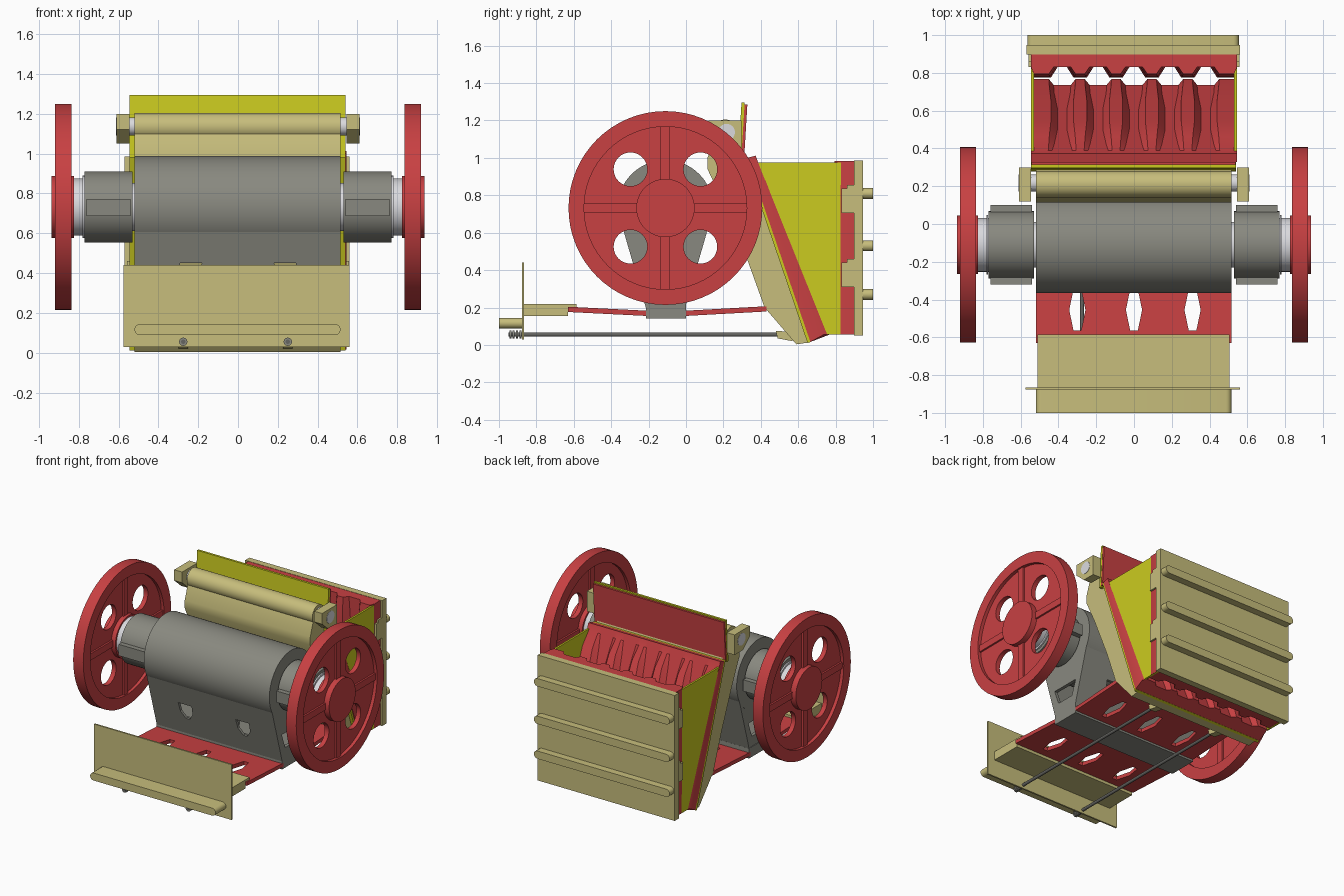
import bpy, bmesh, math
from mathutils import Matrix

if "Cube" in bpy.data.objects:
    bpy.data.objects.remove(bpy.data.objects["Cube"])


def material(name, rgb):
    m = bpy.data.materials.new(name)
    m.diffuse_color = (*rgb, 1)
    m.use_nodes = True
    m.node_tree.nodes["Principled BSDF"].inputs["Base Color"].default_value = m.diffuse_color
    return m


RED = material("red", (0.58, 0.052, 0.055))
YELLOW = material("yellow", (0.60, 0.60, 0.014))
TAN = material("tan", (0.57, 0.51, 0.20))
GRAY = material("gray", (0.25, 0.25, 0.215))
DARK = material("dark_steel", (0.13, 0.13, 0.12))
STEEL = material("light_steel", (0.70, 0.70, 0.73))

# plane axes (u, v, normal) for sheets extruded along x, y or z
FRAMES = {
    "x": ((0, 1, 0), (0, 0, 1), (1, 0, 0)),
    "y": ((1, 0, 0), (0, 0, 1), (0, -1, 0)),
    "z": ((1, 0, 0), (0, 1, 0), (0, 0, 1)),
}


def finish(name, bm, mat):
    bmesh.ops.remove_doubles(bm, verts=bm.verts, dist=1e-5)
    bmesh.ops.recalc_face_normals(bm, faces=bm.faces)
    me = bpy.data.meshes.new(name)
    bm.to_mesh(me)
    bm.free()
    me.materials.append(mat)
    ob = bpy.data.objects.new(name, me)
    bpy.context.collection.objects.link(ob)
    return ob


def sheet(name, axis, loops, lo, hi, mat, shear=None):
    """Extrude an outline with optional holes; shear=(dst, src, slope, origin)."""
    cu = bpy.data.curves.new(name, "CURVE")
    cu.dimensions = "2D"
    cu.fill_mode = "BOTH"
    cu.extrude = (hi - lo) / 2
    for loop in loops:
        sp = cu.splines.new("POLY")
        sp.points.add(len(loop) - 1)
        for p, (u, v) in zip(sp.points, loop):
            p.co = (u, v, 0, 1)
        sp.use_cyclic_u = True
    tmp = bpy.data.objects.new(name + "_outline", cu)
    bpy.context.collection.objects.link(tmp)
    dg = bpy.context.evaluated_depsgraph_get()
    me = bpy.data.meshes.new_from_object(tmp.evaluated_get(dg))
    bm = bmesh.new()
    bm.from_mesh(me)
    bpy.data.objects.remove(tmp)
    bpy.data.curves.remove(cu)
    bpy.data.meshes.remove(me)
    rot = Matrix(FRAMES[axis]).transposed()
    k = "xyz".index(axis)
    for v in bm.verts:
        v.co = rot @ v.co
        v.co[k] += (lo + hi) / 2
        if shear:
            d, s, slope, o = shear
            v.co[d] += slope * (v.co[s] - o)
    return finish(name, bm, mat)


def circle(u, v, r, n=48):
    return [(u + r * math.cos(2 * math.pi * i / n), v + r * math.sin(2 * math.pi * i / n)) for i in range(n)]


def rect(u0, u1, v0, v1):
    return [(u0, v0), (u1, v0), (u1, v1), (u0, v1)]


def stadium(u0, u1, v0, v1, n=8):
    r, c = (v1 - v0) / 2, (v0 + v1) / 2
    pts = []
    for cx, a0 in ((u1 - r, -math.pi / 2), (u0 + r, math.pi / 2)):
        pts += [(cx + r * math.cos(a0 + math.pi * i / n), c + r * math.sin(a0 + math.pi * i / n)) for i in range(n + 1)]
    return pts


def pair(name, loops, a, b, mat):
    """Matching x-extruded parts on both sides."""
    sheet(name + "_right", "x", loops, a, b, mat)
    sheet(name + "_left", "x", loops, -b, -a, mat)


def jaw_liner(name, rows):
    """Ridged plate lofted from rows (front y, front z, back y, back z, ridge height, ridge width)."""
    bm = bmesh.new()
    rings = []
    for yf, zf, yb, zb, amp, w in rows:
        cols = [(-0.545, 0), (-0.53, 1)]
        for i in range(6):
            c = -0.475 + 0.19 * i
            ridge = [(c - 0.07 * w, 0), (c - 0.035 * w, 1), (c + 0.035 * w, 1), (c + 0.07 * w, 0)]
            cols += ridge[2:] if i == 0 else ridge[:2] if i == 5 else ridge
        cols += [(0.53, 1), (0.545, 0)]
        ring = [bm.verts.new((x, yf + h * amp, zf)) for x, h in cols]
        ring += [bm.verts.new((0.545, yb, zb)), bm.verts.new((-0.545, yb, zb))]
        rings.append(ring)
    for r0, r1 in zip(rings, rings[1:]):
        for i in range(len(r0)):
            j = (i + 1) % len(r0)
            bm.faces.new((r0[i], r0[j], r1[j], r1[i]))
    bm.faces.new(rings[0])
    bm.faces.new(rings[-1])
    return finish(name, bm, RED)


CY, CZ = -0.11, 0.732  # main shaft centre

# flywheels
pair("flywheel_rim", [circle(CY, CZ, 0.518, 64), circle(CY, CZ, 0.435, 64)], 0.837, 0.92, RED)
holes = [circle(CY + a * 0.187, CZ + b * 0.207, 0.09, 32) for a in (-1, 1) for b in (-1, 1)]
pair("flywheel_web", [circle(CY, CZ, 0.44, 64)] + holes, 0.86, 0.895, RED)
pair("flywheel_hub", [circle(CY, CZ, 0.156)], 0.825, 0.938, RED)
for s in (-1, 1):
    a, b = sorted((s * 0.14, s * 0.438))
    pair("flywheel_spoke_level", [rect(CY + a, CY + b, CZ - 0.025, CZ + 0.025)], 0.847, 0.908, RED)
    pair("flywheel_spoke_upright", [rect(CY - 0.025, CY + 0.025, CZ + a, CZ + b)], 0.847, 0.908, RED)

# main shaft and bearings
sheet("main_shaft", "x", [circle(CY, CZ, 0.12)], -0.84, 0.84, STEEL)
pair("shaft_sleeve", [circle(CY, CZ, 0.143)], 0.76, 0.83, STEEL)
pair("shaft_collar", [circle(CY, CZ, 0.157)], 0.772, 0.782, STEEL)
pair("bearing_housing", [circle(CY, CZ, 0.178)], 0.53, 0.77, GRAY)
pair("bearing_flange", [rect(CY - 0.21, CY + 0.21, CZ - 0.045, CZ + 0.04)], 0.54, 0.76, GRAY)

# pitman: barrel, sloped panels with openings, ribs and toggle seat
sheet("pitman_barrel", "x", [circle(CY, CZ, 0.256, 64)], -0.52, 0.515, GRAY)
openings = [[(c - 0.055, 0.45), (c + 0.055, 0.45), (c + 0.05, 0.38), (c + 0.015, 0.33),
             (c - 0.015, 0.33), (c - 0.05, 0.38)] for c in (-0.237, 0.237)]
for label, y, slope in (("front", -0.205, -0.29), ("back", -0.015, 0.29)):
    sheet("pitman_panel_" + label, "y", [rect(-0.52, 0.515, 0.2, 0.64)] + openings,
          y - 0.01, y + 0.01, GRAY, (1, 2, slope, 0.2))
rib = [(CY - 0.105, 0.2), (CY + 0.105, 0.2), (CY + 0.225, 0.62), (CY - 0.225, 0.62)]
rib_hole = [(CY - 0.07, 0.29), (CY + 0.07, 0.29), (CY + 0.11, 0.40), (CY - 0.11, 0.40)]
pair("pitman_end_plate", [rib, rib_hole], 0.49, 0.515, GRAY)
sheet("pitman_middle_rib", "x", [rib, rib_hole], -0.015, 0.015, GRAY)
sheet("toggle_seat", "x", [rect(-0.215, 0.0, 0.14, 0.215)], -0.52, 0.515, GRAY)

# toggle plates with tapered slots
for label, y0, y1, z, slope in (("front", -0.63, -0.2, 0.19, -0.05), ("back", -0.02, 0.43, 0.168, 0.055)):
    m = (y0 + y1) / 2 - 0.04
    slots = [[(c - 0.02, m - 0.11), (c + 0.02, m - 0.11), (c + 0.043, m), (c + 0.02, m + 0.11),
              (c - 0.02, m + 0.11), (c - 0.043, m)] for c in (-0.3, 0, 0.31)]
    sheet("toggle_plate_" + label, "z", [rect(-0.52, 0.515, y0, y1)] + slots,
          z - 0.014, z + 0.014, RED, (2, 1, slope, y0))

# front adjusting beam
sheet("front_block", "x", [[(-0.87, 0.155), (-0.63, 0.155), (-0.63, 0.2), (-0.585, 0.2), (-0.585, 0.22), (-0.87, 0.22)]],
      -0.512, 0.505, TAN)
sheet("front_plate", "y", [rect(-0.575, 0.56, 0.028, 0.44)], -0.877, -0.865, TAN)
sheet("front_bar", "y", [stadium(-0.52, 0.515, 0.088, 0.144)], -1.0, -0.875, TAN)

# tension rods with nuts and rear brackets
for i, x in enumerate((-0.275, 0.25)):
    n = str(i + 1)
    sheet("tension_rod_" + n, "y", [circle(x, 0.055, 0.011, 16)], -0.95, 0.5, DARK)
    for k in range(4):
        y = -0.945 + k * 0.018
        sheet("rod_nut_" + n, "y", [circle(x, 0.055, 0.021, 16)], y, y + 0.011, GRAY)
    sheet("rod_bracket_" + n, "x", [[(0.48, 0.075), (0.49, 0.035), (0.57, 0.02), (0.57, 0.07)]], x - 0.025, x + 0.025, TAN)

# swing jaw body, pivot barrel and bearings
sheet("swing_jaw_body", "x", [[(0.15, 1.1), (0.115, 1.0), (0.115, 0.94), (0.2, 0.76), (0.33, 0.45), (0.42, 0.2),
                               (0.59, 0.003), (0.655, 0.013), (0.315, 1.0), (0.28, 1.11)]], -0.52, 0.515, TAN)
sheet("pivot_barrel", "x", [circle(0.21, 1.135, 0.07)], -0.52, 0.515, TAN)
sheet("pivot_shaft", "x", [circle(0.217, 1.137, 0.045, 32)], -0.612, 0.612, STEEL)
pair("pivot_bearing", [[(0.12, 1.12), (0.12, 1.2), (0.298, 1.2), (0.298, 1.05), (0.2, 1.05)],
                       circle(0.217, 1.137, 0.044, 32)], 0.545, 0.61, TAN)

# swing jaw backing, ridged liners and upper guard
sheet("backing_plate", "x", [[(0.312, 1.0), (0.328, 1.0), (0.668, 0.016), (0.65, 0.01)]], -0.545, 0.54, YELLOW)
swing = []
for t, amp, w in ((0, 0, 0.6), (0.05, 0, 0.6), (0.14, 0.04, 0.75), (0.35, 0.045, 1.0),
                  (0.65, 0.045, 1.0), (0.88, 0.04, 0.75), (1, 0.03, 0.7)):
    swing.append((0.372 + 0.365 * t, 1.012 - 0.957 * t, 0.327 + 0.338 * t, 1.0 - 0.984 * t, amp, w))
jaw_liner("swing_jaw_liner", swing)
jaw_liner("fixed_jaw_liner", [(0.83, z, 0.902, z, -a, w) for z, a, w in
                              ((0.983, 0.035, 0.7), (0.85, 0.05, 0.85), (0.5, 0.055, 1.0), (0.2, 0.05, 0.85), (0.056, 0.04, 0.7))])
sheet("guard_front", "y", [rect(-0.545, 0.54, 0.98, 1.295)], 0.279, 0.296, YELLOW, (1, 2, 0.06, 1.0))
sheet("guard_back", "y", [rect(-0.543, 0.538, 0.99, 1.285)], 0.296, 0.311, RED, (1, 2, 0.06, 1.0))

# cheek plates, rear wall with ribs and side locks
pair("cheek_plate", [[(0.385, 0.975), (0.9, 0.975), (0.9, 0.055), (0.755, 0.055)]], 0.53, 0.544, YELLOW)
sheet("rear_wall", "y", [rect(-0.57, 0.56, 0.05, 0.985)], 0.898, 0.947, TAN)
for z in (0.81, 0.53, 0.27):
    sheet("rear_rib", "y", [stadium(-0.565, 0.555, z - 0.029, z + 0.029)], 0.94, 1.0, TAN)
for z in (0.78, 0.385):
    lock = [(0.9, z - 0.075), (0.832, z - 0.075), (0.832, z + 0.055), (0.86, z + 0.055), (0.86, z + 0.075), (0.9, z + 0.075)]
    pair("side_lock", [lock], 0.54, 0.558, TAN)

# smooth round surfaces, keep edges sharp
for ob in bpy.context.scene.objects:
    ob.select_set(True)
    bpy.context.view_layer.objects.active = ob
bpy.ops.object.shade_smooth_by_angle(angle=math.radians(30))
